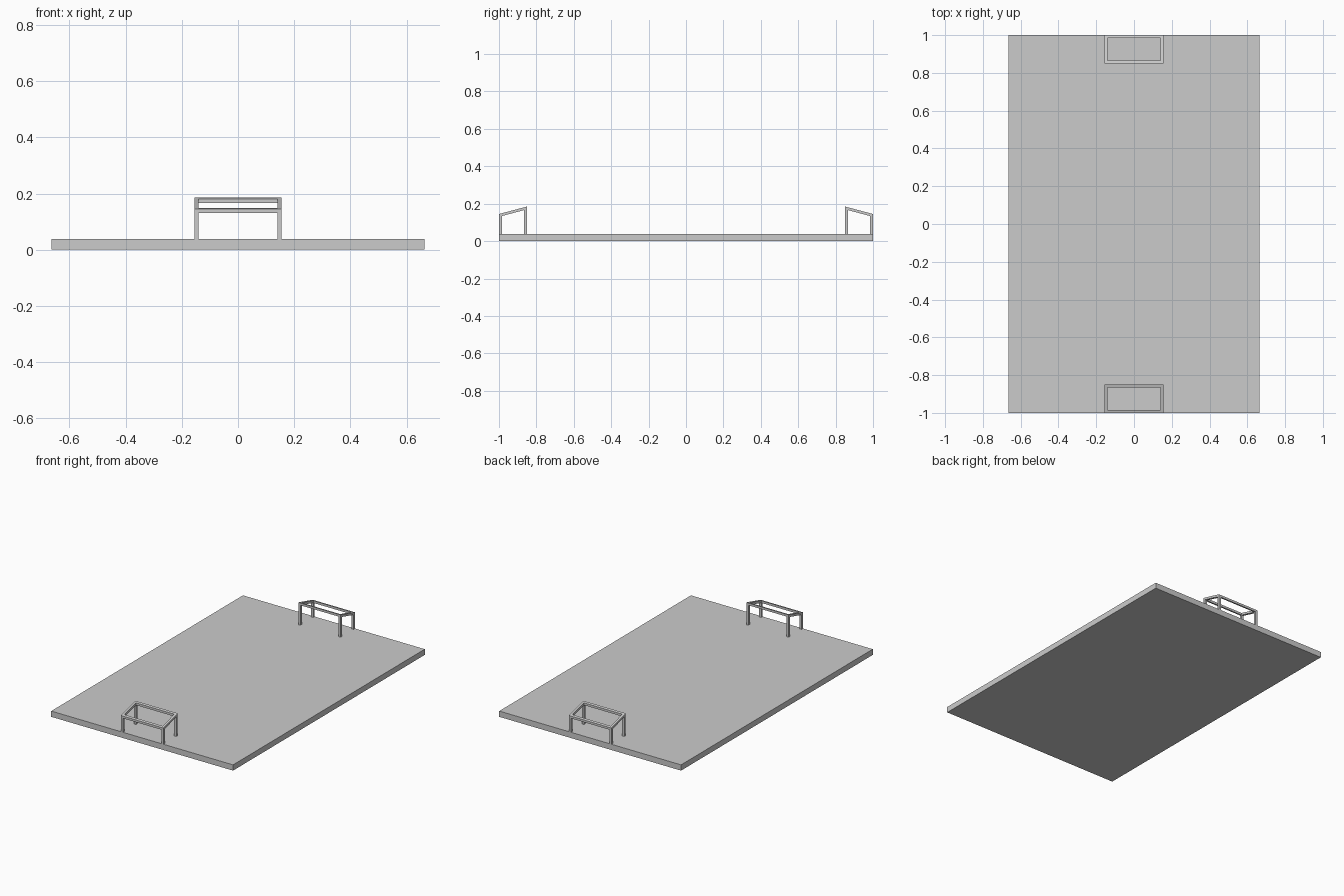
import bpy, bmesh

if "Cube" in bpy.data.objects:
    bpy.data.objects.remove(bpy.data.objects["Cube"])

FLOOR = 0.038          # top of the pitch slab
HALF_W = 0.155         # half width of a goal
Y_BACK, Y_FRONT = -1.0, -0.85
Z_BACK, Z_FRONT = 0.145, 0.185
BAR = 0.015            # bar thickness


def roof(y):
    """Height of the sloping goal roof at depth y."""
    return Z_BACK + (Z_FRONT - Z_BACK) * (y - Y_BACK) / (Y_FRONT - Y_BACK)


def block(name, x0, x1, y0, y1, bottom, top):
    """Box whose bottom and top heights are functions of y."""
    bm = bmesh.new()
    bmesh.ops.create_cube(bm, size=1)
    for v in bm.verts:
        y = y1 if v.co.y > 0 else y0
        z = top(y) if v.co.z > 0 else bottom(y)
        v.co = (x1 if v.co.x > 0 else x0, y, z)
    me = bpy.data.meshes.new(name)
    bm.to_mesh(me)
    bm.free()
    ob = bpy.data.objects.new(name, me)
    bpy.context.collection.objects.link(ob)
    return ob


def mirrored(ob, x):
    """Repeat a goal part on the far goal, and optionally on the other side."""
    mod = ob.modifiers.new("Mirror", 'MIRROR')
    mod.use_axis = (x, True, False)


def floor(y):
    return FLOOR


def under(y):
    return roof(y) - BAR


# pitch slab
block("pitch", -0.664, 0.664, -1, 1, lambda y: 0, floor)

# upright posts
inner = HALF_W - BAR
mirrored(block("back_post", inner, HALF_W, Y_BACK, Y_BACK + BAR, floor, under), True)
mirrored(block("front_post", inner, HALF_W, Y_FRONT - BAR, Y_FRONT, floor, under), True)

# sloping side rails
mirrored(block("side_rail", inner, HALF_W, Y_BACK, Y_FRONT, under, roof), True)

# crossbars between the rails
mirrored(block("back_crossbar", -inner, inner, Y_BACK, Y_BACK + BAR, under, roof), False)
mirrored(block("front_crossbar", -inner, inner, Y_FRONT - BAR, Y_FRONT, under, roof), False)
